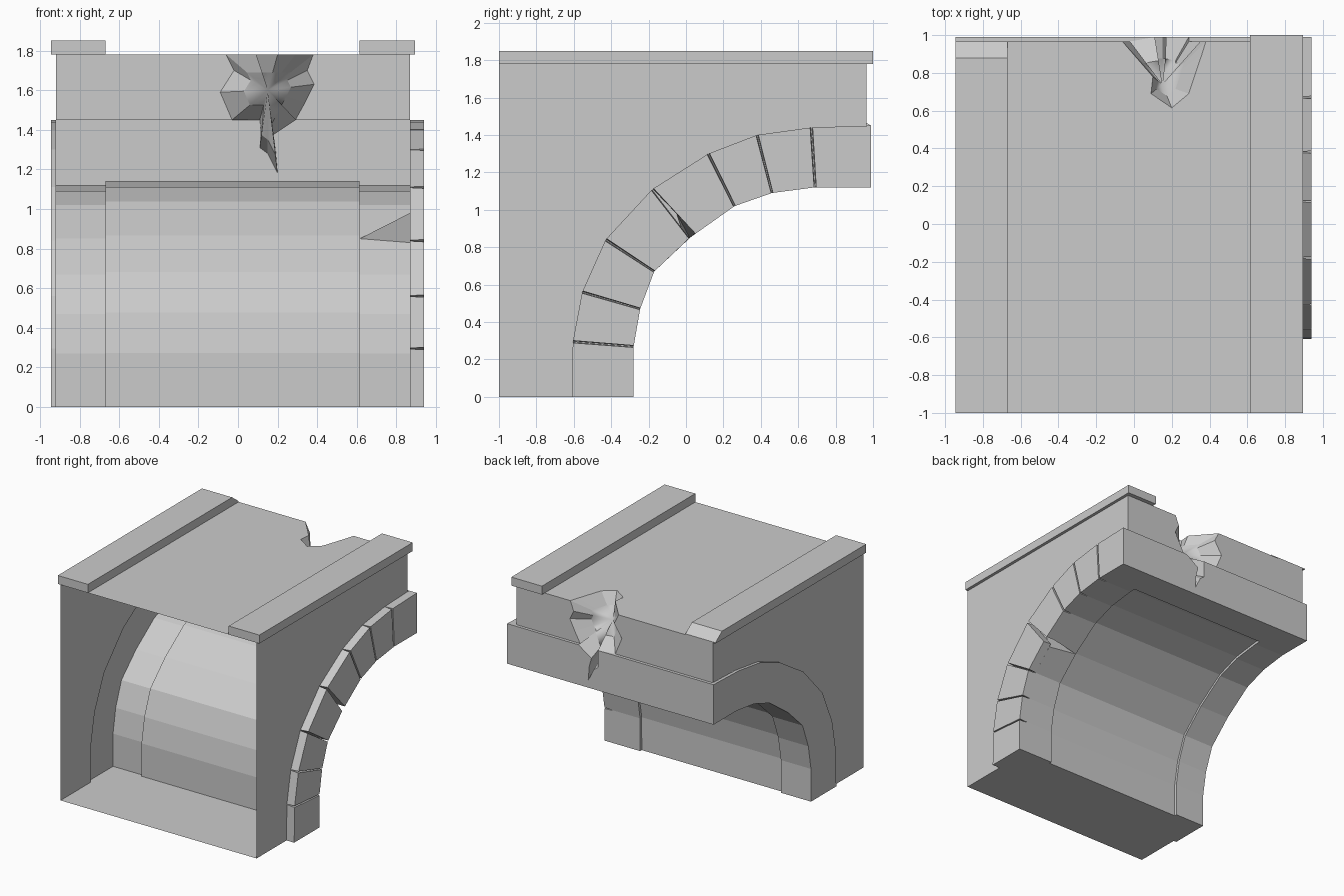
import bpy, bmesh
from mathutils import Vector

if "Cube" in bpy.data.objects:
    bpy.data.objects.remove(bpy.data.objects["Cube"])

XL, XR = -0.92, 0.87          # side walls
BL = -0.945                   # outer face of the left arch band
RL, RR = -0.67, 0.615         # rib inner edges
YB, YL = 0.965, 0.99          # back wall, ledge face
ZL, ZT = 1.45, 1.78           # ledge top, deck

# arch profiles (y, z), inner and outer curve
I = [(-.28, 0), (-.28, .27), (-.245, .47), (-.17, .67), (.02, .85),
     (.26, 1.02), (.46, 1.09), (.69, 1.12), (YL, 1.12)]
E = [(-.61, 0), (-.605, .295), (-.555, .56), (-.43, .84), (-.18, 1.11),
     (.12, 1.30), (.38, 1.40), (.67, 1.44), (YL, ZL)]


def lerp(a, b, t):
    return tuple(p + (q - p) * t for p, q in zip(a, b))


def make(name, polys, closed=False):
    bm = bmesh.new()
    for p in polys:
        bm.faces.new([bm.verts.new(v) for v in p])
    bmesh.ops.remove_doubles(bm, verts=bm.verts, dist=1e-4)
    bmesh.ops.recalc_face_normals(bm, faces=bm.faces)
    me = bpy.data.meshes.new(name)
    bm.to_mesh(me)
    bm.free()
    ob = bpy.data.objects.new(name, me)
    bpy.context.collection.objects.link(ob)
    return ob


def at_x(x, pts):
    return [(x, y, z) for y, z in pts]


def strip(x0, x1, pts):
    return [[(x0, *a), (x1, *a), (x1, *b), (x0, *b)] for a, b in zip(pts, pts[1:])]


def prism(name, back, front):
    n = len(back)
    sides = [[back[i], back[(i + 1) % n], front[(i + 1) % n], front[i]] for i in range(n)]
    make(name, [back[::-1], front] + sides)


# damage outlines: wall edges, ledge crack and notch in the deck
hole_left = [(-.06, YB, ZT), (-.02, YB, 1.70), (-.09, YB, 1.59), (-.03, YB, ZL)]
crack = [(.11, YL, ZL), (.11, YL, 1.31), (.15, YL, 1.28), (.2, YL, 1.18),
         (.19, YL, 1.30), (.17, YL, 1.37), (.29, YL, ZL)]
hole_right = [(.29, YB, ZL), (.34, YB, 1.54), (.385, YB, 1.63), (.35, YB, 1.70), (.38, YB, ZT)]
notch = [(.36, .90, ZT), (.29, .69, ZT), (.2, .615, ZT), (.09, .69, ZT), (.10, .78, ZT)]

# deck
make("deck", [[(XL, -1, ZT), (XR, -1, ZT), (XR, YB, ZT), hole_right[-1]]
              + notch + [hole_left[0], (XL, YB, ZT)]])

# back wall and its ledge
make("back_wall", [
    hole_left + [(XL, YB, ZL), (XL, YB, ZT)],
    hole_right + [(XR, YB, ZT), (XR, YB, ZL)],
    [(BL, YB, ZL), (BL, YL, ZL), crack[0], hole_left[-1]],
    [hole_right[0], crack[-1], (XR, YL, ZL), (XR, YB, ZL)],
    [(BL, YL, 1.12), (XR, YL, 1.12), (XR, YL, ZL)] + crack[::-1] + [(BL, YL, ZL)]])

# broken pocket
loop = hole_left + crack + hole_right + notch
mid = (.15, .74, 1.60)
inner = [lerp(p, mid, .22 if p[2] < 1.4 else .5) for p in loop]
inner = [(x, y - (.06 if z < 1.5 else 0), z) for x, y, z in inner]
n = len(loop)
polys = []
for i in range(n):
    j = (i + 1) % n
    polys += [[loop[i], loop[j], inner[j], inner[i]], [inner[i], inner[j], mid]]
pocket = make("broken_pocket", polys)
for p in pocket.data.polygons:
    p.use_smooth = len(p.vertices) == 3

# side walls; the right one follows the joint crack in its rib
A, D, B = (0.0, .83), (-.05, .98), (.05, .875)
make("left_wall", [at_x(XL, [(-1, 0)] + E[:-1] + [(YB, ZL), (YB, ZT), (-1, ZT)])])
make("right_wall", [at_x(XR, [(-1, 0)] + I[:4] + [A, D, B] + I[5:]
                         + [(YL, ZL), (YB, ZL), (YB, ZT), (-1, ZT)])])

# left arch band
make("left_arch_band", [at_x(BL, I + E[::-1])] + strip(BL, XL, E)
     + [[(BL, *I[0]), (XL, *I[0]), (XL, *E[0]), (BL, *E[0])]])

# vault: two ribs with a slightly recessed middle
M = [lerp(a, b, .065) for a, b in zip(I[:8], E)] + [(.74, 1.142)]
edge = I[:8] + [(.74, 1.12)]
vault = strip(RL, RR, M) + strip(BL, RL, I)
for x in (RL, RR):
    for k in range(8):
        vault.append(at_x(x, [edge[k], edge[k + 1], M[k + 1], M[k]]))
vault += [[(RL, .74, 1.142), (RR, .74, 1.142), (RR, .74, 1.12), (RL, .74, 1.12)],
          [(RL, .74, 1.12), (RR, .74, 1.12), (RR, YL, 1.12), (RL, YL, 1.12)]]
vault += strip(RR, XR, I[:4]) + strip(RR, XR, I[5:])
P = (RR, *I[4])
vault += [[(RR, *I[3]), (XR, *I[3]), (XR, *A), P], [P, (XR, *B), (XR, *I[5]), (RR, *I[5])],
          [P, (XR, *A), (XR, *D)], [P, (XR, *D), (XR, *B)]]
make("vault", vault)

# underside of the pier
make("pier_base", [[(XL, -1, 0), (XR, -1, 0), (XR, *I[0]), (RR, *I[0]), (RR, *M[0]),
                    (RL, *M[0]), (RL, *I[0]), (XL, *I[0])]])

# separate arch stones on the right side
for k in range(8):
    def stone(x, g):
        lo, hi = (0 if k == 0 else g), (1 if k == 7 else 1 - g)
        lo_in = .13 if k == 4 else lo
        return at_x(x, [lerp(I[k], I[k + 1], lo_in), lerp(I[k], I[k + 1], hi),
                        lerp(E[k], E[k + 1], hi), lerp(E[k], E[k + 1], lo)])
    prism("arch_stone", stone(XR, .008), stone(.94, .022))

# parapet curbs, the left one with a broken end
for name, x0, x1, prof in (
        ("left_curb", BL, RL, [(-1, ZT), (YB, ZT), (YB, 1.787), (.88, 1.85), (-1, 1.85)]),
        ("right_curb", RR, .895, [(-1, ZT), (1, ZT), (1, 1.85), (-1, 1.85)])):
    prism(name, at_x(x0, prof), at_x(x1, prof))
